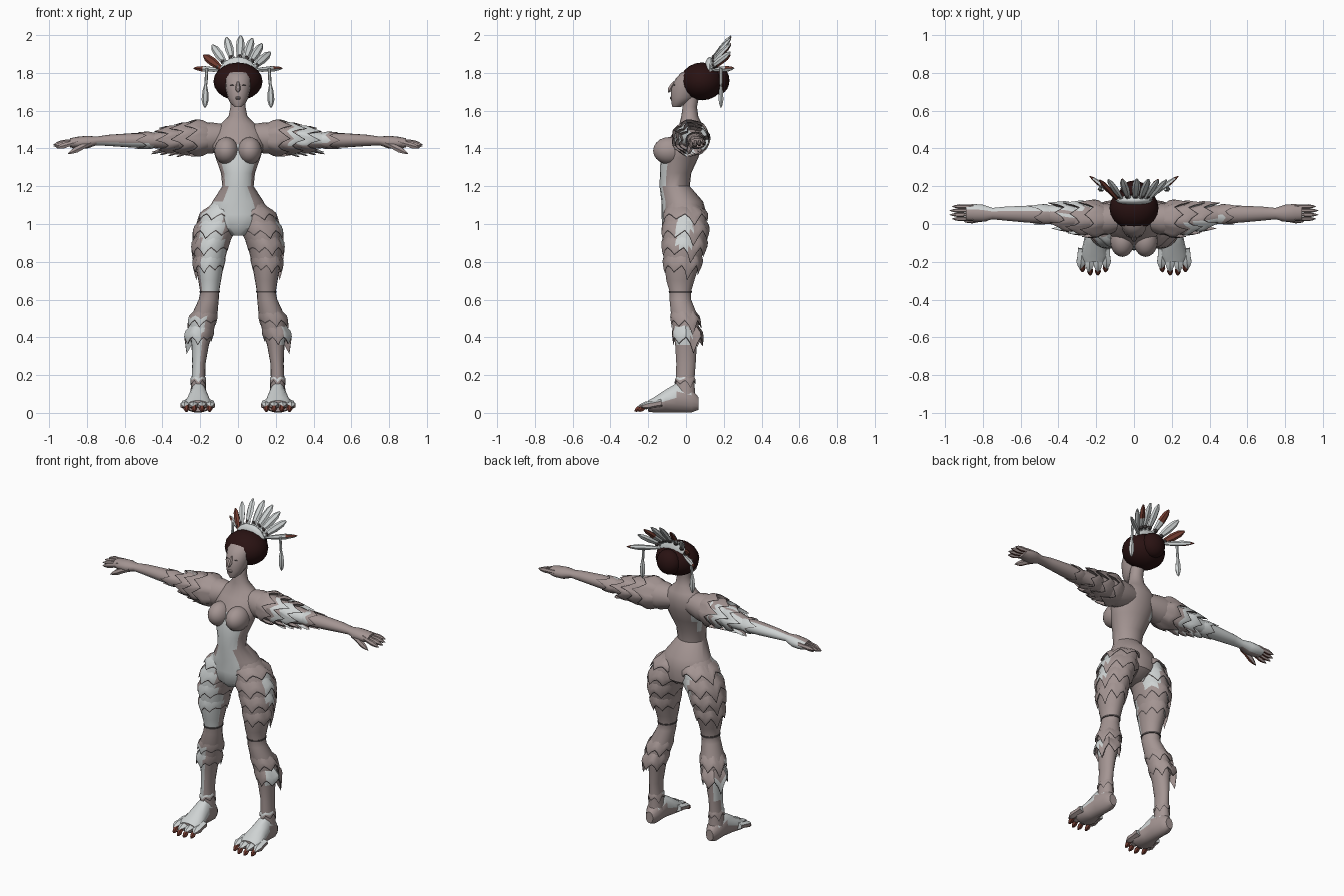
import bpy, bmesh, math
from mathutils import Vector

if "Cube" in bpy.data.objects:
    bpy.data.objects.remove(bpy.data.objects["Cube"], do_unlink=True)

# Materials
MATS = []
for label, rgb in (("skin", (.37, .30, .29)), ("pale_feather", (.62, .65, .65)),
                   ("dark_trim", (.09, .075, .075)), ("dark_hair", (.022, .006, .006)),
                   ("rust", (.17, .045, .03))):
    m = bpy.data.materials.new(label)
    m.use_nodes = True
    m.diffuse_color = (*rgb, 1)
    m.node_tree.nodes["Principled BSDF"].inputs["Base Color"].default_value = (*rgb, 1)
    MATS.append(m)
SKIN, PALE, TRIM, HAIR, RUST = range(5)


def finish(name, bm, rule):
    """Turn a bmesh into an object, painting each face by a rule or fixed index."""
    bmesh.ops.recalc_face_normals(bm, faces=bm.faces)
    for f in bm.faces:
        f.material_index = rule(f.calc_center_median(), f.normal) if callable(rule) else rule
    me = bpy.data.meshes.new(name)
    bm.to_mesh(me)
    bm.free()
    for m in MATS:
        me.materials.append(m)
    ob = bpy.data.objects.new(name, me)
    bpy.context.collection.objects.link(ob)
    bpy.ops.object.select_all(action="DESELECT")
    ob.select_set(True)
    bpy.context.view_layer.objects.active = ob
    bpy.ops.object.shade_smooth_by_angle(angle=math.radians(38))
    return ob


def skin_rows(bm, rows, closed=False):
    """Bridge rings of points; cap the ends, or join last to first."""
    rings = [[bm.verts.new(p) for p in r] for r in rows]
    n = len(rings[0])
    for i in range(len(rings) - (0 if closed else 1)):
        a, b = rings[i], rings[(i + 1) % len(rings)]
        for j in range(n):
            bm.faces.new((a[j], a[(j + 1) % n], b[(j + 1) % n], b[j]))
    if not closed:
        bm.faces.new(rings[0])
        bm.faces.new(rings[-1])


def section(st, t):
    """Interpolate centre and radii of a station list at t."""
    up = st if st[0][0] < st[-1][0] else st[::-1]
    t = min(max(t, up[0][0]), up[-1][0])
    for a, b in zip(up, up[1:]):
        if t <= b[0]:
            k = (t - a[0]) / (b[0] - a[0])
            return [p + (q - p) * k for p, q in zip(a[1:], b[1:])]


def surf(st, axis, s, t, ang, off=0):
    c1, c2, r1, r2 = section(st, t)
    p, q = c1 + (r1 + off) * math.cos(ang), c2 + (r2 + off) * math.sin(ang)
    x, y, z = {"z": (p, q, t), "x": (t, p, q), "y": (p, t, q)}[axis]
    return Vector((x * s, y, z))


def loft(name, st, axis, s=1, n=16, rule=SKIN):
    bm = bmesh.new()
    skin_rows(bm, [[surf(st, axis, s, r[0], math.tau * j / n) for j in range(n)] for r in st])
    return finish(name, bm, rule)


def cuff(name, st, axis, s, t0, t1, teeth, flare, rule, focus=None):
    """Layer of pointed feathers wrapped round a limb, with a dark hem."""
    n = teeth * 4
    hem = math.copysign(.007, t1 - t0)
    rows = [[] for _ in range(5)]
    for j in range(n):
        a = math.tau * j / n
        w = 1 if focus is None else .5 + .5 * math.cos(a - focus)
        tooth = (0, .4, 1, .4)[j % 4] * (.75 + .25 * math.sin(3 * a)) * (.3 + .7 * w)
        span = (t1 - t0) * (.45 + .55 * tooth)
        off = .002 + flare * w
        for row, (t, o) in zip(rows, ((t0, -.006), (t0 + span * .55, off * .7 + .002),
                                      (t0 + span - hem, off), (t0 + span, off * .95),
                                      (t0 + span * .6, -.006))):
            row.append(surf(st, axis, s, t, a, o))
    bm = bmesh.new()
    skin_rows(bm, rows, closed=True)
    ob = finish(name, bm, rule)
    for poly in ob.data.polygons[2 * n:3 * n]:
        poly.material_index = TRIM


LEAF = ((0, .35), (.3, .8), (.65, 1), (.88, .6), (1, .08))
DIGIT = ((0, .9), (.35, .8), (.65, .9), (.85, .55), (1, .08))


def spike(name, a, b, w, h, rule, prof=DIGIT, n=6, side=(0, 0, 1)):
    """Tapered feather, digit or claw from a to b, w wide and h thick."""
    a, b = Vector(a), Vector(b)
    d = (b - a).normalized()
    u = d.cross(Vector(side)).normalized()
    v = u.cross(d)
    bm = bmesh.new()
    skin_rows(bm, [[a + (b - a) * t + u * math.cos(math.tau * j / n) * w * r
                    + v * math.sin(math.tau * j / n) * h * r for j in range(n)] for t, r in prof])
    return finish(name, bm, rule)


def ball(name, c, r, rule=SKIN, seg=20):
    bm = bmesh.new()
    bmesh.ops.create_uvsphere(bm, u_segments=seg, v_segments=seg // 2, radius=1)
    for v in bm.verts:
        v.co = Vector([p + q * k for p, q, k in zip(c, v.co, r)])
    return finish(name, bm, rule)


# Paint rules
def torso_paint(c, n):
    belly = 1.13 < c.z < 1.33 and abs(c.x) < .075
    pelvis = .95 < c.z <= 1.13 and -.16 < c.x < .08
    chest = 1.33 <= c.z < 1.4 and abs(c.x) < .04
    shoulder_blade = n.y > .2 and 1.3 < c.z < 1.45 and c.x < -.08
    return PALE if n.y < -.3 and (belly or pelvis or chest) or shoulder_blade else SKIN


def leg_paint(c, n):
    if c.x < 0:
        thigh = c.z > .64 and n.y < -.25 and -.195 < c.x < -.07
        shin = .17 < c.z < .52 and n.y < -.1 and n.x < .25
        seat = .9 < c.z < 1.04 and n.y > .3 and -.1 < c.x
        calf = .3 < c.z < .42 and n.x < -.5
        return PALE if thigh or shin or seat or calf else SKIN
    patch = -.06 < c.y < .03 and (.87 < c.z < 1.02 or .34 < c.z < .46)
    return PALE if n.x > .5 and patch else SKIN


def arm_paint(c, n):
    if c.x < -.25:
        return PALE if n.y > .25 or (n.z < -.5 and -.75 < c.x < -.4) else SKIN
    return PALE if .27 < c.x < .46 and n.y < -.2 and n.z > -.4 else SKIN


def foot_paint(c, n):
    return PALE if n.z > .15 and c.y < 0 else SKIN


def hand_paint(c, n):
    return RUST if n.z < -.6 else SKIN


# Torso and head
TORSO = [(.94, 0, -.02, .04, .07), (.98, 0, -.01, .13, .115), (1.05, 0, -.01, .17, .12),
         (1.12, 0, -.02, .135, .11), (1.2, 0, -.06, .083, .08), (1.27, 0, -.055, .09, .083),
         (1.35, 0, -.035, .118, .1), (1.42, 0, -.012, .14, .1), (1.49, 0, .018, .13, .08),
         (1.53, 0, .025, .09, .06), (1.57, 0, .02, .05, .045), (1.62, 0, .02, .04, .038),
         (1.68, 0, .03, .04, .04)]
HEAD = [(1.62, 0, -.05, .018, .022), (1.64, 0, -.035, .04, .042), (1.67, 0, -.015, .055, .065),
        (1.72, 0, 0, .067, .078), (1.77, 0, .015, .07, .069), (1.8, 0, .035, .062, .062),
        (1.82, 0, .06, .04, .04)]
loft("torso", TORSO, "z", n=20, rule=torso_paint)
loft("head", HEAD, "z", n=16)
spike("nose", (0, -.062, 1.755), (0, -.094, 1.695), .014, .014, SKIN, LEAF)
ball("lips", (0, -.077, 1.667), (.018, .009, .008), SKIN, 10)
ball("hair", (0, .085, 1.755), (.13, .115, .1), HAIR)
ball("hair_bun", (0, .17, 1.76), (.075, .06, .075), HAIR)

# Limb sections
LEG = [(1.13, .06, -.025, .06, .07), (1.06, .085, -.005, .1, .108), (.98, .113, -.005, .108, .118),
       (.9, .14, -.01, .093, .115), (.8, .15, -.02, .078, .098), (.7, .15, -.03, .06, .075),
       (.64, .15, -.03, .05, .057), (.6, .155, -.03, .053, .058), (.52, .177, -.01, .068, .07),
       (.44, .192, 0, .065, .07), (.36, .2, 0, .046, .058), (.26, .207, 0, .035, .052),
       (.17, .21, -.005, .036, .05), (.08, .21, 0, .045, .05)]
ARM = [(.05, .03, 1.465, .055, .06), (.14, .025, 1.455, .083, .083), (.22, .025, 1.455, .083, .078),
       (.32, .032, 1.45, .068, .06), (.45, .05, 1.442, .048, .04), (.56, .052, 1.443, .045, .038),
       (.68, .055, 1.443, .037, .03), (.75, .055, 1.44, .03, .023), (.8, .057, 1.433, .045, .034),
       (.85, .06, 1.43, .046, .032), (.89, .06, 1.43, .04, .024)]
FOOT = [(.065, .21, .05, .025, .035), (.03, .21, .065, .046, .064), (-.05, .21, .08, .048, .079),
        (-.11, .21, .062, .06, .061), (-.17, .212, .042, .075, .041), (-.2, .212, .036, .06, .03)]
KNEE = [(t, *(v + g for v, g in zip(section(LEG, t), (0, 0, .004, .004)))) for t in (.646, .636)]

for s, tag in ((1, "left_"), (-1, "right_")):
    ball(tag + "breast", (s * .062, -.09, 1.388), (.064, .084, .072))
    ball(tag + "eye", (s * .028, -.062, 1.735), (.014, .005, .003), TRIM, 8)

    # Legs with feather layers
    loft(tag + "leg", LEG, "z", s, 18, leg_paint)
    loft(tag + "knee_hem", KNEE, "z", s, 18, TRIM)
    for i, (top, tip) in enumerate(((1.1, .99), (1.03, .88), (.94, .79), (.84, .7))):
        cuff(f"{tag}thigh_feathers_{i + 1}", LEG, "z", s, top, tip, 8, .015, leg_paint, .5)
    for i, (top, tip) in enumerate(((.55, .41), (.47, .31))):
        cuff(f"{tag}calf_feathers_{i + 1}", LEG, "z", s, top, tip, 7, .015 + .02 * i, leg_paint, .7)
    cuff(tag + "ankle_feathers", LEG, "z", s, .2, .13, 6, .003, foot_paint)

    # Foot, toes and claws
    loft(tag + "foot", FOOT, "y", s, 14, foot_paint)
    for i in range(4):
        x = .15 + .041 * i
        reach = -.225 - .02 * math.sin(math.pi * i / 3)
        spike(f"{tag}toe_{i + 1}", (s * x, -.13, .052), (s * (x + .006 * (i - 1)), reach - .015, .032),
              .023, .031, foot_paint, side=(1, 0, 0))
        spike(f"{tag}toe_claw_{i + 1}", (s * x, reach + .025, .045), (s * x, reach - .03, .008),
              .016, .016, RUST, LEAF)

    # Arms with shoulder feathers
    loft(tag + "arm", ARM, "x", s, 16, arm_paint)
    for i, (base, tip) in enumerate(((.15, .3), (.22, .38), (.3, .46))):
        cuff(f"{tag}shoulder_feathers_{i + 1}", ARM, "x", s, base, tip, 7, .02, arm_paint)
    for i in range(4):
        x = .25 + .045 * i
        spike(f"{tag}drooping_feather_{i + 1}", (s * (x - .07), .02 + .01 * i, 1.425),
              (s * (x + .075), .01 + .015 * i, 1.355 + .005 * i), .03, .012, arm_paint, LEAF)
    cuff(tag + "elbow_feathers", ARM, "x", s, .43, .56, 5, .005, arm_paint)

    # Hand
    for i in range(4):
        y = .027 + .022 * i
        tip = .985 - .014 * abs(i - 1.5)
        spike(f"{tag}finger_{i + 1}", (s * .85, y, 1.436), (s * tip, y, 1.43 - .009 * (3 - i)),
              .013, .018, hand_paint)
    spike(tag + "thumb", (s * .78, .03, 1.432), (s * .9, .012, 1.372), .017, .02, hand_paint)

    # Side pins and hanging ornaments of the headdress
    spike(tag + "pin", (s * .08, .14, 1.815), (s * .237, .255, 1.825), .014, .017,
          lambda c, n: RUST if abs(c.x) > .2 and (c.x < 0 or n.z > .2) else PALE, LEAF)
    spike(tag + "cord", (s * .165, .185, 1.825), (s * .172, .185, 1.71), .01, .01, PALE, side=(0, 1, 0))
    spike(tag + "pendant", (s * .172, .185, 1.74), (s * .175, .185, 1.615), .019, .015, PALE, LEAF,
          side=(0, 1, 0))

# Headdress fan and its base
PLUME = ((0, .45), (.3, .65), (.6, 1), (.85, .85), (1, .25))
for i, deg in enumerate((-59, -40, -17, 4, 21, 37, 54)):
    a = math.radians(deg)
    lift = math.cos(a)
    base = (.075 * math.sin(a), .1 + .01 * lift, 1.77 + .07 * lift)
    tip = (.212 * math.sin(a), .228 + .01 * lift, 1.785 + .212 * lift)
    tinted = RUST if i in (0, 2, 5) else PALE
    spike(f"crown_feather_{i + 1}", base, tip, .023, .013,
          RUST if i == 0 else lambda c, n: tinted if n.y > .4 and c.y > .19 else PALE,
          PLUME, side=(0, 1, 0))
    ball(f"crown_bead_{i + 1}", (.12 * math.sin(a), .15, 1.775 + .11 * lift), (.015, .014, .015), TRIM, 8)
ball("crown_base", (0, .125, 1.8), (.1, .03, .085), PALE, 16)
